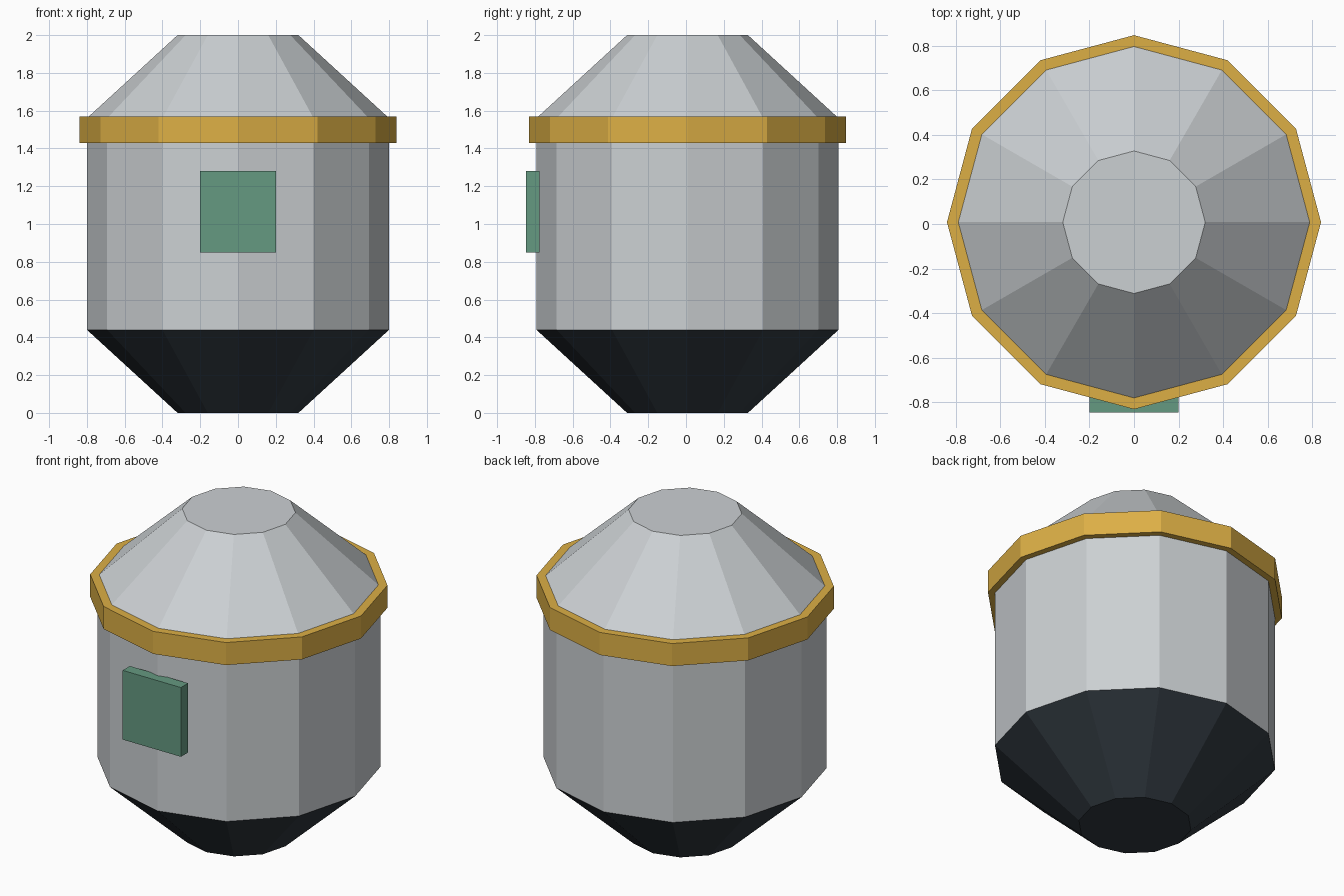
import bpy, bmesh, math

if "Cube" in bpy.data.objects:
    bpy.data.objects.remove(bpy.data.objects["Cube"])

CY = 0.008   # hull axis, offset so the whole model is centred in y
SIDES = 12


def material(name, color):
    m = bpy.data.materials.new(name)
    m.diffuse_color = (*color, 1)
    m.use_nodes = True
    m.node_tree.nodes["Principled BSDF"].inputs["Base Color"].default_value = m.diffuse_color
    return m


def finish(name, bm, mat=None):
    bmesh.ops.recalc_face_normals(bm, faces=bm.faces[:])
    me = bpy.data.meshes.new(name)
    bm.to_mesh(me)
    bm.free()
    ob = bpy.data.objects.new(name, me)
    bpy.context.collection.objects.link(ob)
    if mat:
        me.materials.append(mat)
    return ob


def lathe(name, profile, mat=None, closed=False):
    """Revolve (radius, z) points into a flat-sided solid or closed ring."""
    bm = bmesh.new()
    step = 2 * math.pi / SIDES
    rings = [[bm.verts.new((r * math.cos(i * step), CY + r * math.sin(i * step), z))
              for i in range(SIDES)] for r, z in profile]
    pairs = list(zip(rings, rings[1:]))
    if closed:
        pairs.append((rings[-1], rings[0]))
    else:
        bm.faces.new(rings[0])
        bm.faces.new(rings[-1])
    for a, b in pairs:
        for i in range(SIDES):
            j = (i + 1) % SIDES
            bm.faces.new((a[i], a[j], b[j], b[i]))
    return finish(name, bm, mat)


gold = material("gold", (0.72, 0.43, 0.06))
dark = material("dark", (0.03, 0.04, 0.05))
green = material("green", (0.13, 0.32, 0.22))

# Hull: straight wall and tapered roof, with a dark tapered base
hull = lathe("hull", [(0.32, 0), (0.8, 0.44), (0.8, 1.56), (0.32, 2)])
hull.data.materials.append(material("hull_grey", (0.6, 0.63, 0.65)))
hull.data.materials.append(dark)
for p in hull.data.polygons:
    p.material_index = 1 if p.center.z < 0.4 else 0

# Collar band around the shoulder
lathe("collar", [(0.78, 1.43), (0.84, 1.43), (0.84, 1.57), (0.78, 1.57)], gold, closed=True)

# Front panel
bm = bmesh.new()
bmesh.ops.create_cube(bm, size=1)
bmesh.ops.scale(bm, vec=(0.4, 0.07, 0.43), verts=bm.verts)
bmesh.ops.translate(bm, vec=(0, -0.811, 1.065), verts=bm.verts)
finish("front_panel", bm, green)
